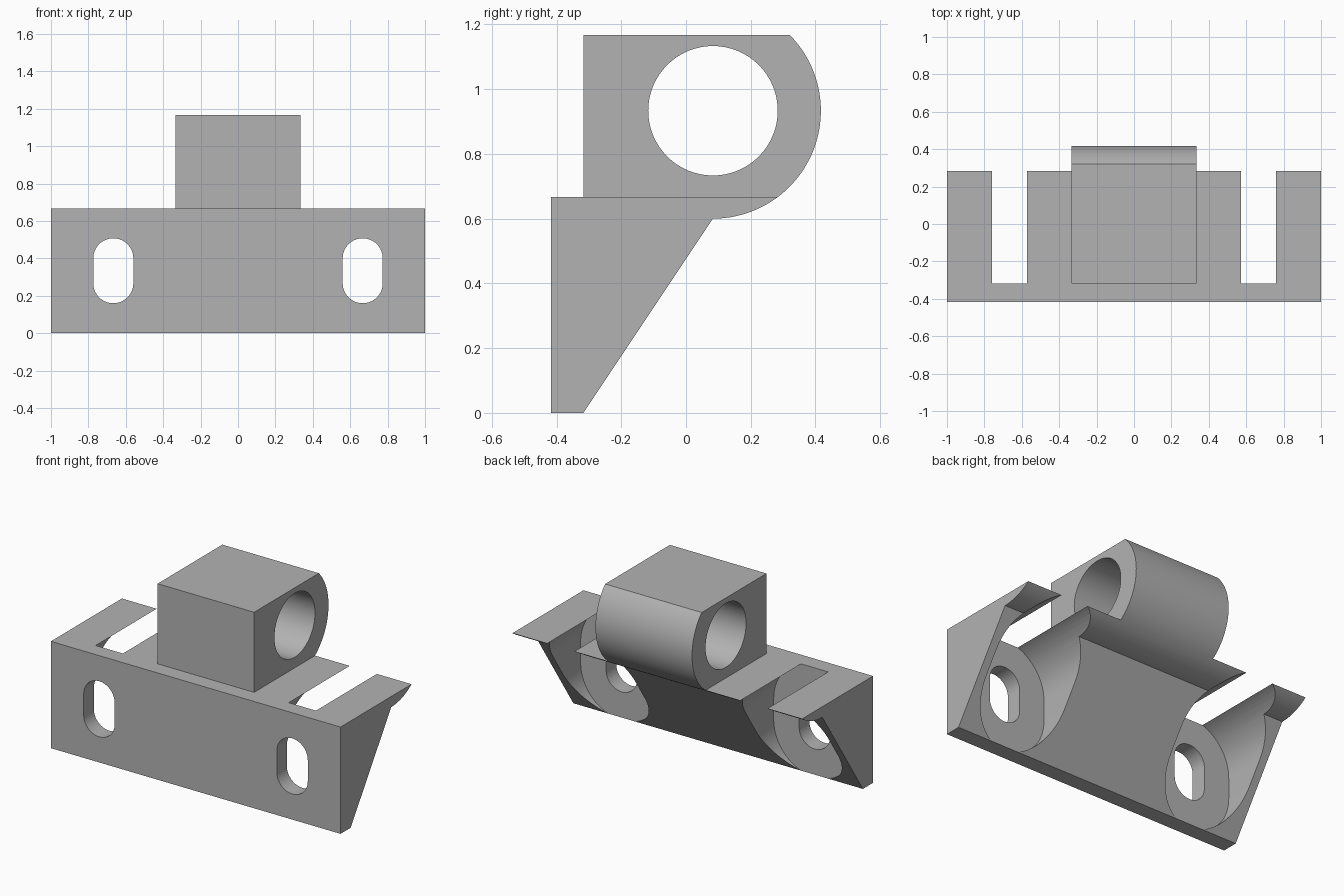
import bpy, bmesh, math
from mathutils import Vector

if "Cube" in bpy.data.objects:
    bpy.data.objects.remove(bpy.data.objects["Cube"])

grey = bpy.data.materials.new("plain grey")
grey.diffuse_color = (0.45, 0.45, 0.45, 1)
grey.use_nodes = True
grey.node_tree.nodes["Principled BSDF"].inputs["Base Color"].default_value = grey.diffuse_color

T = 1 / 3
CY, CZ = 1 / 12, 14 / 15          # bore axis of the boss
FLOOR = -0.317                    # rear face of the thin mounting plate


def arc(cx, cy, r, a0, a1, n):
    return [(cx + r * math.cos(a0 + (a1 - a0) * i / n),
             cy + r * math.sin(a0 + (a1 - a0) * i / n)) for i in range(n + 1)]


def prism(name, points, axis, lo, hi):
    """Extrude a closed outline along x (points are y,z) or y (points are x,z)."""
    def place(p, t):
        return (t, p[0], p[1]) if axis == "x" else (p[0], t, p[1])
    bm = bmesh.new()
    face = bm.faces.new([bm.verts.new(place(p, lo)) for p in points])
    ext = bmesh.ops.extrude_face_region(bm, geom=[face])
    move = Vector(place((0, 0), hi - lo))
    bmesh.ops.translate(bm, vec=move,
                        verts=[v for v in ext["geom"] if isinstance(v, bmesh.types.BMVert)])
    bmesh.ops.recalc_face_normals(bm, faces=bm.faces)
    mesh = bpy.data.meshes.new(name)
    bm.to_mesh(mesh)
    bm.free()
    mesh.materials.append(grey)
    ob = bpy.data.objects.new(name, mesh)
    bpy.context.collection.objects.link(ob)
    return ob


def combine(ob, other, operation):
    """Apply a boolean and discard the second object."""
    mod = ob.modifiers.new("boolean", "BOOLEAN")
    mod.operation, mod.object, mod.solver = operation, other, "EXACT"
    bpy.context.view_layer.objects.active = ob
    bpy.ops.object.modifier_apply(modifier=mod.name)
    bpy.data.objects.remove(other)


def slot(cx, r):
    """Upright rounded slot outline."""
    return (arc(cx, 0.4, r, 0, math.pi, 32)
            + arc(cx, 0.267, r, math.pi, 2 * math.pi, 32))


# wedge-shaped mounting bracket with curved lip
low = math.asin(-0.8)
bracket = prism("mounting_bracket",
                [(-0.417, 0), (FLOOR, 0)]
                + arc(CY, CZ, T, -math.pi / 2, low, 12)
                + [(-0.417, 2 / 3)], "x", -1, 1)

# boss with rounded back
boss = prism("boss", [(FLOOR, 2 / 3)]
             + arc(CY, CZ, T, low, math.asin(0.7), 40)
             + [(FLOOR, 7 / 6)], "x", -T, T)
combine(boss, prism("bore_cutter", arc(CY, CZ, 0.2, 0, 2 * math.pi, 64)[:-1],
                    "x", -0.5, 0.5), "DIFFERENCE")
combine(bracket, boss, "UNION")

# slotted bolt holes with wide rear recesses
for x in (-2 / 3, 2 / 3):
    combine(bracket, prism("recess_cutter", slot(x, 0.283), "y", FLOOR, 0.6), "DIFFERENCE")
    combine(bracket, prism("hole_cutter", slot(x, 0.107), "y", -0.6, 0.6), "DIFFERENCE")

bpy.ops.object.select_all(action="DESELECT")
bracket.select_set(True)
bpy.context.view_layer.objects.active = bracket
bpy.ops.object.shade_smooth_by_angle(angle=math.radians(25))
